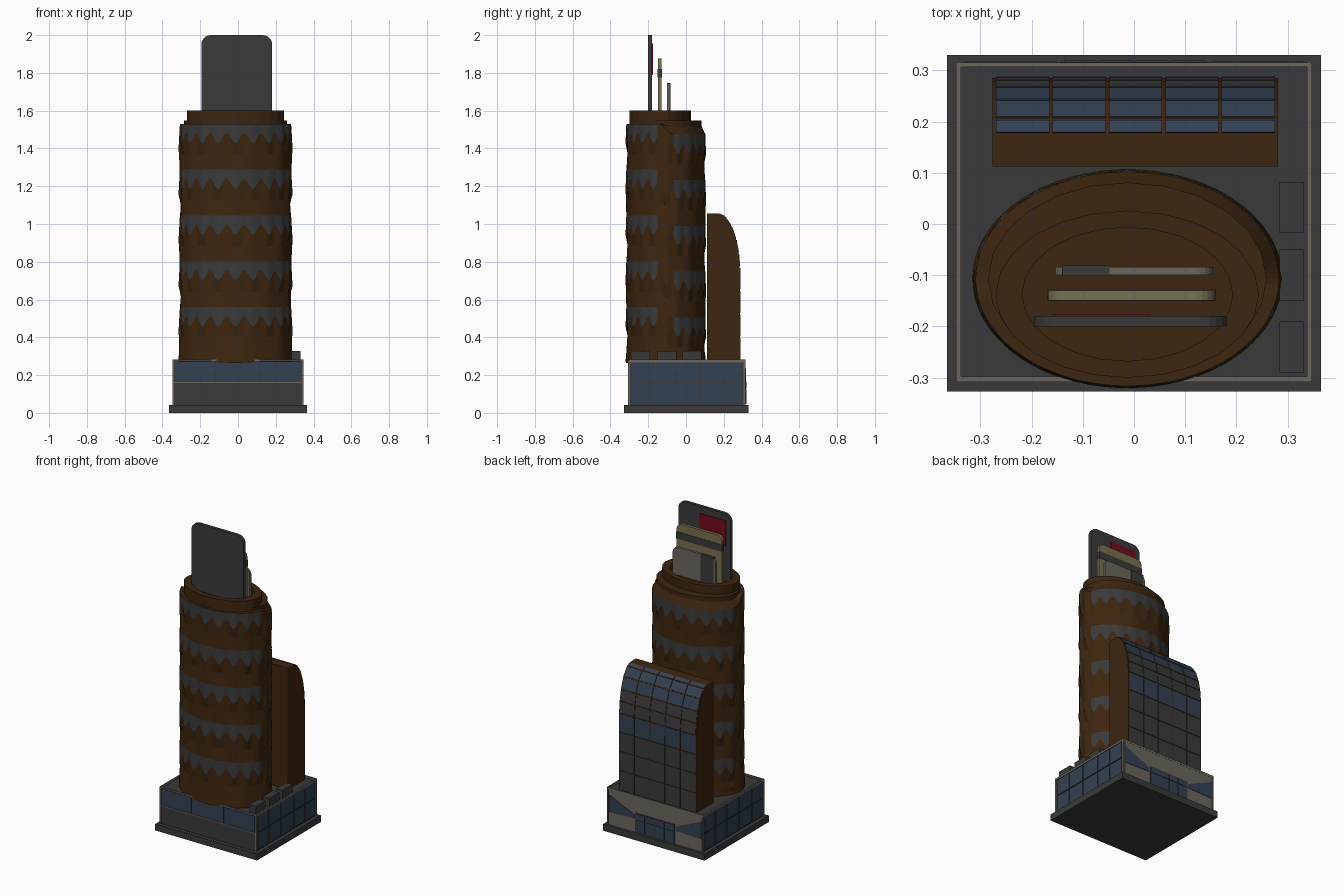
import bpy, bmesh, math
from math import sin, cos, pi

if "Cube" in bpy.data.objects:
    bpy.data.objects.remove(bpy.data.objects["Cube"])


def material(name, r, g, b):
    m = bpy.data.materials.new(name)
    m.diffuse_color = (r, g, b, 1)
    m.use_nodes = True
    m.node_tree.nodes["Principled BSDF"].inputs["Base Color"].default_value = m.diffuse_color
    return m


BROWN = material("brown_cladding", 0.048, 0.019, 0.005)
GREY = material("dark_grey", 0.042, 0.042, 0.042)
BLUE = material("blue_glass", 0.034, 0.052, 0.085)
BEIGE = material("warm_grey_stone", 0.15, 0.135, 0.112)
GOLD = material("pale_gold", 0.19, 0.16, 0.08)
RED = material("deep_red", 0.17, 0.003, 0.013)


def finish(name, bm, mats):
    bmesh.ops.recalc_face_normals(bm, faces=bm.faces)
    me = bpy.data.meshes.new(name)
    bm.to_mesh(me)
    bm.free()
    for m in mats:
        me.materials.append(m)
    ob = bpy.data.objects.new(name, me)
    bpy.context.collection.objects.link(ob)
    return ob


def prism(name, pts, axis, lo, hi, mat):
    """Extrude a 2D outline along x, y or z."""
    def place(p, d):
        return {'x': (d, p[0], p[1]), 'y': (p[0], d, p[1]), 'z': (p[0], p[1], d)}[axis]
    bm = bmesh.new()
    a = [bm.verts.new(place(p, lo)) for p in pts]
    b = [bm.verts.new(place(p, hi)) for p in pts]
    bm.faces.new(a)
    bm.faces.new(b)
    for i in range(len(pts)):
        j = (i + 1) % len(pts)
        bm.faces.new((a[i], a[j], b[j], b[i]))
    return finish(name, bm, [mat])


def box(name, x0, x1, y0, y1, z0, z1, mat):
    return prism(name, [(x0, y0), (x1, y0), (x1, y1), (x0, y1)], 'z', z0, z1, mat)


# --- base slab and podium ---
box("base_slab", -0.365, 0.365, -0.327, 0.33, 0, 0.042, GREY)
PX, Y0, Y1, PT = 0.34, -0.302, 0.31, 0.282
box("podium_core", -PX, PX, Y0, Y1, 0.042, 0.27, GREY)
for s in (-1, 1):
    xa, xb = sorted((s * 0.338, s * 0.347))
    box("side_parapet", xa, xb, Y0 - 0.005, Y1 + 0.005, 0.268, PT, BEIGE)
    for y in (Y0, Y1):
        box("corner_post", xa, xb, y - 0.006, y + 0.006, 0.042, PT, BEIGE)
    # side glazing: panes between dark mullions
    cols = [-0.292, -0.18, -0.055, 0.078, 0.19, 0.3]
    for i in range(5):
        for z0, z1 in ((0.05, 0.157), (0.163, 0.266)):
            xa, xb = sorted((s * PX, s * 0.345))
            box("side_pane", xa, xb, cols[i] + 0.003, cols[i + 1] - 0.003, z0, z1, BLUE)
box("front_parapet", -PX, PX, Y0 - 0.006, Y0 + 0.004, 0.274, PT, BEIGE)
box("front_sill", -PX, PX, Y0 - 0.006, Y0, 0.158, 0.164, BEIGE)
box("back_parapet", -PX, PX, Y1 - 0.004, Y1 + 0.005, 0.268, PT, BEIGE)
for x0, x1 in ((-0.333, -0.123), (-0.117, 0.11), (0.116, 0.333)):
    box("front_pane", x0, x1, Y0 - 0.005, Y0, 0.166, 0.272, BLUE)

# back wall: stone panel, entrance glazing, tapering window wedges
box("back_wall", -0.334, 0.334, Y1, Y1 + 0.004, 0.042, 0.27, BEIGE)
box("entrance_frame", -0.145, 0.145, Y1, Y1 + 0.006, 0.044, 0.17, GREY)
for i in range(4):
    x = -0.14 + i * 0.07
    for z0, z1 in ((0.048, 0.125), (0.13, 0.165)):
        box("entrance_pane", x + 0.003, x + 0.067, Y1, Y1 + 0.009, z0, z1, BLUE)
for s in (-1, 1):
    prism("wedge_window", [(s * 0.33, 0.235), (s * 0.33, 0.125), (s * 0.15, 0.13), (s * 0.15, 0.155)],
          'y', Y1, Y1 + 0.007, BLUE)

# roof units on the right
for y in (-0.29, -0.15, -0.018):
    box("roof_unit", 0.284, 0.332, y, y + 0.1, 0.265, 0.327, GREY)

# --- oval tower with scalloped bands ---
CX, CY, A, B, N = -0.013, -0.107, 0.296, 0.209, 120
TOPS = [0.56 + 0.2425 * k for k in range(5)]


def tower_top(t, th):
    u = min(1, max(0, (sin(th) + 0.19) / 0.38))      # bands sit lower on the back half
    return t - 0.055 * u * u * (3 - 2 * u)


rows = [(lambda th: 0.27, lambda th: 1.02, 0)]
for k, t in enumerate(TOPS):
    ph = pi * (k % 2)
    prev = TOPS[k - 1] if k else 0.33

    def sag(th):
        return 0.075 + 0.028 * cos(20 * (th - 1.5 * pi))
    rows += [(lambda th, t=t, p=prev: 0.5 * (tower_top(t, th) - 0.08) + 0.5 * tower_top(p, th),
              lambda th, ph=ph: 0.985 + 0.022 * cos(10 * th + ph), 0),
             (lambda th, t=t: tower_top(t, th) - sag(th),
              lambda th, ph=ph: 1.005 + 0.015 * cos(20 * th), 0),
             (lambda th, t=t: tower_top(t, th), lambda th: 1.0, 1)]
rows.append((lambda th: 1.53, lambda th: 0.88, 0))

bm = bmesh.new()
angles = [2 * pi * i / N for i in range(N)]
last = None
for zf, rf, band in rows:
    ring = [bm.verts.new((CX + A * rf(t) * cos(t), CY + B * rf(t) * sin(t), zf(t))) for t in angles]
    if last:
        for i in range(N):
            j = (i + 1) % N
            f = bm.faces.new((last[i], last[j], ring[j], ring[i]))
            if band and abs(sin(angles[i] + pi / N)) > 0.19:
                f.material_index = 1
    last = ring
bm.faces.new(last)
finish("tower", bm, [BROWN, GREY])


def oval(name, cx, cy, a, b, z0, z1, mat, inner=None, floor=0.0, n=24):
    """Oval drum, with an optional sunken middle."""
    bm = bmesh.new()
    rings = [(1, z0), (1, z1)]
    if inner:
        rings += [(inner, z1), (inner, floor)]
    prev = None
    for s, z in rings:
        r = [bm.verts.new((cx + a * s * cos(2 * pi * i / n), cy + b * s * sin(2 * pi * i / n), z))
             for i in range(n)]
        if prev:
            for i in range(n):
                j = (i + 1) % n
                bm.faces.new((prev[i], prev[j], r[j], r[i]))
        else:
            bm.faces.new(r)
        prev = r
    bm.faces.new(prev)
    finish(name, bm, [mat])


oval("tower_foot", CX, CY, A * 1.01, B * 1.01, 0.265, 0.305, BROWN)
oval("crown_lower", CX, CY, 0.272, 0.188, 1.5, 1.547, BROWN)
oval("crown_upper", CX, -0.137, 0.257, 0.163, 1.53, 1.6, BROWN, 0.8, 1.565)


# --- rooftop panels, tallest at the front ---
def panel(name, x0, x1, y0, y1, top, r, mat):
    pts = [(x0, 1.56), (x1, 1.56)]
    for cx, a0 in ((x1 - r, 0), (x0 + r, pi / 2)):
        pts += [(cx + r * cos(a0 + i * pi / 10), top - r + r * sin(a0 + i * pi / 10)) for i in range(6)]
    prism(name, pts, 'y', y0, y1, mat)


panel("front_panel", -0.194, 0.181, -0.2, -0.18, 2.0, 0.05, GREY)
panel("middle_panel", -0.168, 0.158, -0.149, -0.13, 1.875, 0.035, GOLD)
panel("rear_panel", -0.154, 0.154, -0.1, -0.084, 1.745, 0.035, BEIGE)
box("red_plate", -0.16, 0.03, -0.181, -0.176, 1.79, 1.955, RED)
box("gold_panel_stripe", -0.169, 0.159, -0.15, -0.127, 1.775, 1.82, GREY)
box("rear_panel_strip", -0.14, -0.048, -0.101, -0.081, 1.56, 1.746, GREY)

# --- curved rear wing with glazed back ---
arc = [(0.17 + 0.115 * cos(t), 0.74 + 0.315 * sin(t)) for t in (0.1, 0.35, 0.6, 0.915, 1.26, 1.53)]
path = [(0.285, z) for z in (0.27, 0.4, 0.525, 0.65)] + arc
prism("rear_wing", path + [(0.112, 1.056), (0.112, 0.27)], 'x', -0.276, 0.281, BROWN)
for (ya, za), (yb, zb) in zip(path, path[1:]):
    d = math.hypot(yb - ya, zb - za)
    ty, tz = (yb - ya) / d, (zb - za) / d
    g, h = 0.0035, 0.003                              # gap and plate thickness
    p, q = (ya + ty * g, za + tz * g), (yb - ty * g, zb - tz * g)
    mid = (za + zb) / 2
    glass = BLUE if mid > 0.9 or 0.65 < mid < 0.78 else GREY
    outline = [p, q, (q[0] + tz * h, q[1] - ty * h), (p[0] + tz * h, p[1] - ty * h)]
    for i in range(5):
        x = -0.272 + i * 0.11
        prism("wing_pane", outline, 'x', x + 0.003, x + 0.107, glass)
